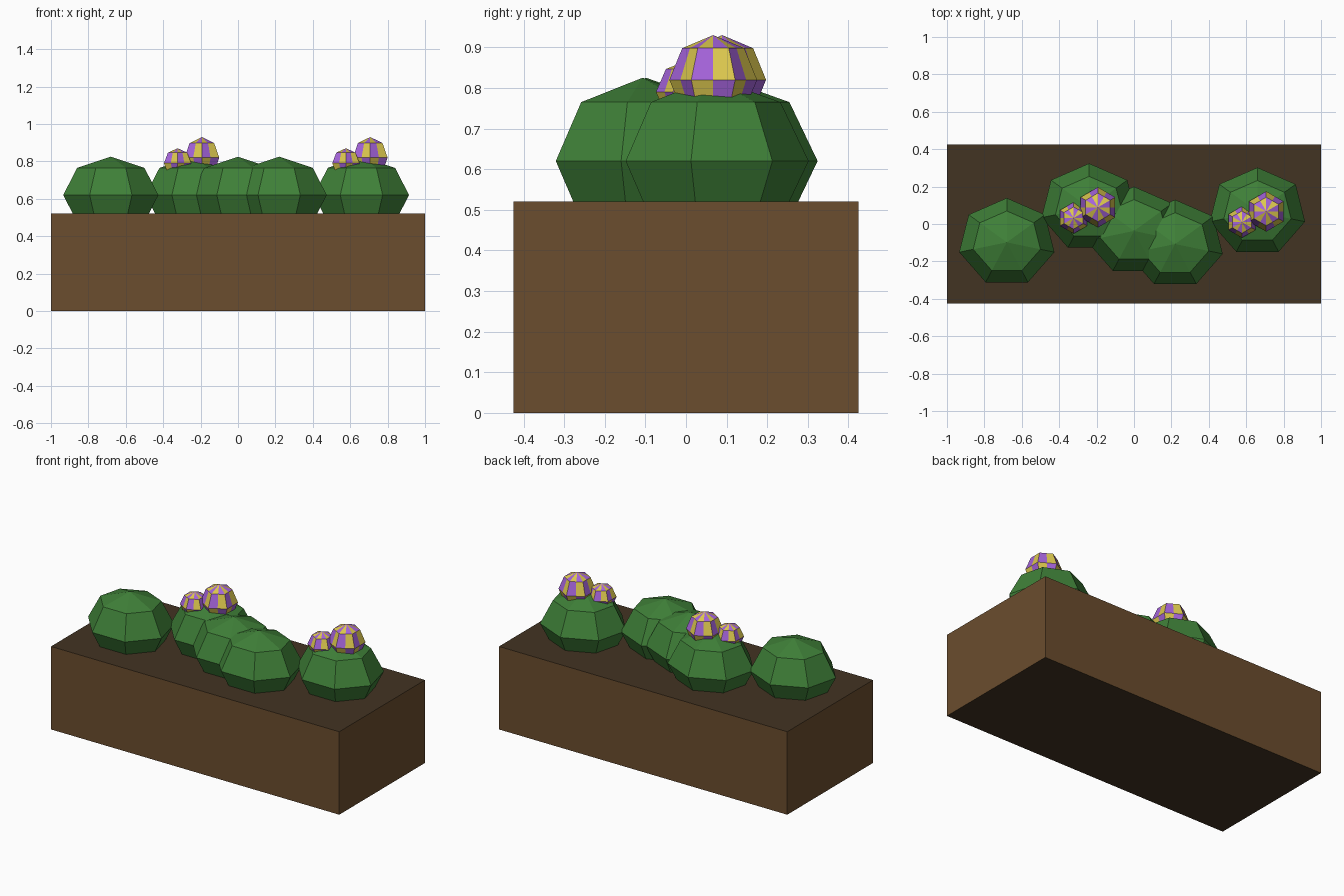
import bpy, bmesh, math
from mathutils import Vector, Matrix

cube = bpy.data.objects.get("Cube")
if cube:
    bpy.data.objects.remove(cube, do_unlink=True)


def material(name, srgb):
    color = [(c / 255 / 12.92 if c < 11 else ((c / 255 + 0.055) / 1.055) ** 2.4) for c in srgb] + [1]
    mat = bpy.data.materials.new(name)
    mat.use_nodes = True
    mat.diffuse_color = color
    bsdf = mat.node_tree.nodes["Principled BSDF"]
    bsdf.inputs["Base Color"].default_value = color
    bsdf.inputs["Roughness"].default_value = 0.9
    return mat


WOOD = material("planter brown", (107, 77, 46))
SOIL = material("soil dark brown", (66, 51, 34))
LEAF = material("leaf green", (63, 128, 56))
PURPLE = material("petal purple", (164, 99, 218))
YELLOW = material("petal yellow", (220, 200, 78))


def finish(bm, name, mats):
    mesh = bpy.data.meshes.new(name)
    bm.to_mesh(mesh)
    bm.free()
    for mat in mats:
        mesh.materials.append(mat)
    obj = bpy.data.objects.new(name, mesh)
    bpy.context.collection.objects.link(obj)
    return obj


def low_poly_ball(sides):
    bm = bmesh.new()
    bmesh.ops.create_uvsphere(bm, u_segments=sides, v_segments=4, radius=1)
    return bm


def place(bm, center, radii):
    scale = Matrix.Diagonal((*radii, 1))
    bm.transform(Matrix.Translation(center) @ scale)


# Planter box: brown sides, dark top and underside
bm = bmesh.new()
bmesh.ops.create_cube(bm, size=1)
place(bm, (0, 0, 0.26), (2, 0.85, 0.52))
bm.normal_update()
for face in bm.faces:
    face.material_index = int(abs(face.normal.z) > 0.5)
finish(bm, "planter_box", [WOOD, SOIL])


# Seven-sided bushes
def bush(name, x, y):
    bm = low_poly_ball(7)
    place(bm, (x, y, 0.62), (0.261, 0.237, 0.205))
    finish(bm, name, [LEAF])


# Six-sided blossoms, each facet split in two and coloured in a checker
def blossom(name, center, radii):
    bm = low_poly_ball(6)
    for k in range(3):
        angle = math.radians(90 + 60 * k)
        bmesh.ops.bisect_plane(bm, geom=bm.verts[:] + bm.edges[:] + bm.faces[:],
                               plane_co=(0, 0, 0), dist=1e-5,
                               plane_no=(math.cos(angle), math.sin(angle), 0))
    for face in bm.faces:
        c = face.calc_center_median()
        sector = math.floor(math.degrees(math.atan2(c.y, c.x)) / 30)
        band = math.floor(math.degrees(math.asin(c.z)) / 45)
        face.material_index = (sector + band) % 2
    place(bm, center, radii)
    finish(bm, name, [YELLOW, PURPLE])


bushes = {"far_right": (-0.68, -0.098), "right": (-0.24, 0.087), "middle": (0, -0.037),
          "left": (0.22, -0.107), "far_left": (0.66, 0.065)}
for label, (x, y) in bushes.items():
    bush("bush_" + label, x, y)

for label in ("right", "far_left"):
    x, y = bushes[label]
    blossom("large_blossom_" + label, (x + 0.047, y + 0.002, 0.82), (0.107, 0.108, 0.11))
    blossom("small_blossom_" + label, (x - 0.083, y - 0.055, 0.79), (0.084, 0.084, 0.08))
